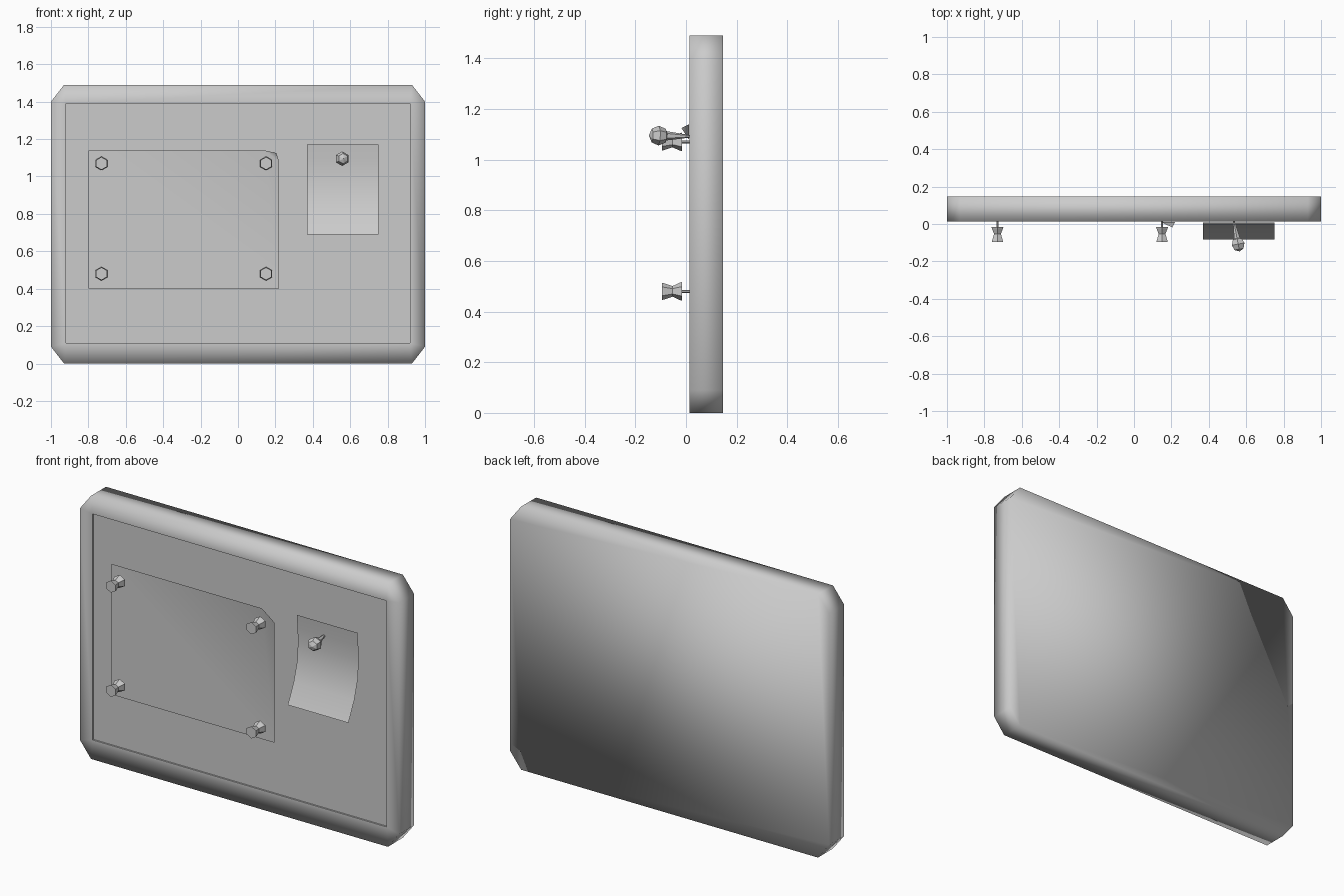
import bpy, bmesh, math
from mathutils import Vector

if "Cube" in bpy.data.objects:
    bpy.data.objects.remove(bpy.data.objects["Cube"])


def make(name, verts, faces, smooth=False):
    me = bpy.data.meshes.new(name)
    me.from_pydata([tuple(v) for v in verts], [], faces)
    me.polygons.foreach_set("use_smooth", [smooth] * len(me.polygons))
    ob = bpy.data.objects.new(name, me)
    bpy.context.collection.objects.link(ob)
    return ob


def fix_normals(ob):
    bm = bmesh.new()
    bm.from_mesh(ob.data)
    bmesh.ops.recalc_face_normals(bm, faces=bm.faces)
    bm.to_mesh(ob.data)
    bm.free()


def lathe(name, tip, head, profile, sides=6):
    """Turn (distance, radius) pairs around the axis from tip towards head."""
    tip = Vector(tip)
    axis = (Vector(head) - tip).normalized()
    side = axis.cross(Vector((0, 0, 1))).normalized()
    up = side.cross(axis)
    verts, faces = [], []
    for d, r in profile:
        for k in range(sides):
            a = math.tau * k / sides + math.pi / 2
            verts.append(tip + axis * d + (side * math.cos(a) + up * math.sin(a)) * r)
    for i in range(len(profile) - 1):
        for k in range(sides):
            j = (k + 1) % sides
            faces.append((i * sides + k, i * sides + j,
                          (i + 1) * sides + j, (i + 1) * sides + k))
    n = (len(profile) - 1) * sides
    faces += [tuple(range(sides)), tuple(range(n, n + sides))]
    ob = make(name, verts, faces)
    fix_normals(ob)
    return ob


FRONT, BACK, PANEL = 0.013, 0.147, 0.022

# Board body: chamfered outline with a rectangular opening in the front
outline = [(-.93, 0), (.93, 0), (1, .09), (1, 1.40),
           (.93, 1.49), (-.93, 1.49), (-1, 1.40), (-1, .09)]
inner = [(-.92, .11), (.92, .11), (.92, 1.39), (-.92, 1.39)]
verts = [(x, FRONT, z) for x, z in outline] + [(x, BACK, z) for x, z in outline]
verts += [(x, FRONT, z) for x, z in inner]
faces = [(i, (i + 1) % 8, (i + 1) % 8 + 8, i + 8) for i in range(8)]
faces.append(tuple(range(8, 16)))
for k in range(4):
    a, b = 2 * k, (2 * k + 1) % 8
    c, d = 16 + k, 16 + (k + 1) % 4
    faces += [(a, b, d, c), ((a - 1) % 8, a, c)]
fix_normals(make("board_frame", verts, faces, True))

# Recessed pin surface with its shallow side walls
verts = [(x, y, z) for y in (FRONT, PANEL) for x, z in inner]
faces = [(4, 5, 6, 7)] + [(k, (k + 1) % 4, (k + 1) % 4 + 4, k + 4) for k in range(4)]
make("board_panel", verts, faces)

# Large sheet with one curled corner
P = 0.0115
make("large_sheet",
     [(-.80, P, .40), (.22, P, .40), (.22, P, 1.08), (.205, -.018, 1.125),
      (.14, P, 1.14), (-.80, P, 1.14)],
     [(0, 1, 2, 4, 5), (2, 3, 4)], True)

# Small note, its lower end curling away from the board
curve = [(-.003, 1.17), (.005, 1.09), (.008, 1.01), (.002, .91), (-.03, .80), (-.083, .69)]
verts = [(x, y, z) for y, z in curve for x in (.37, .75)]
make("small_note", verts,
     [(2 * i + 2, 2 * i + 3, 2 * i + 1, 2 * i) for i in range(len(curve) - 1)], True)

# Four waisted push pins
pin = [(0, .006), (.037, .006), (.037, .037), (.047, .034),
       (.075, .021), (.108, .032), (.117, .034)]
for x in (-.73, .15):
    for z in (.48, 1.07):
        lathe("push_pin", (x, PANEL, z), (x, -.1, z), pin)

# Ball-headed pin with a tapered shaft, leaning sideways
tip, ball = Vector((.532, PANEL, 1.092)), Vector((.557, -.108, 1.095))
length, R = (ball - tip).length, .039
lathe("ball_pin_shaft", tip, ball, [(0, .004), (length - .02, .02)])
arc = [(length - R * math.cos(math.pi * i / 4), max(R * math.sin(math.pi * i / 4), .0005))
       for i in range(5)]
lathe("ball_pin_head", tip, ball, arc)
